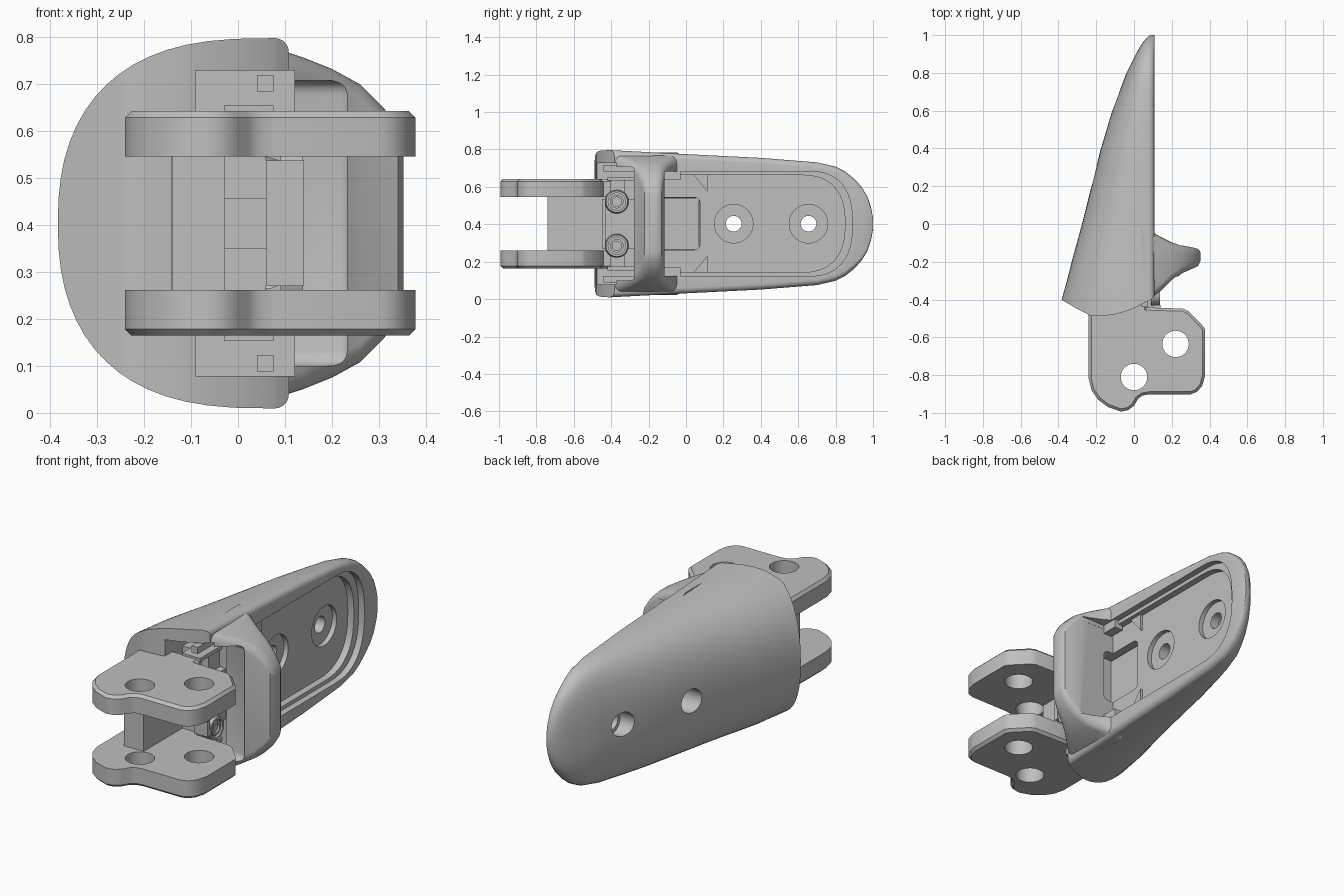
import bpy, bmesh, math
from mathutils import Vector

if "Cube" in bpy.data.objects:
    bpy.data.objects.remove(bpy.data.objects["Cube"])

ZC = 0.403  # height of the symmetry plane
grey = bpy.data.materials.new("satin grey")
grey.diffuse_color = (0.52, 0.52, 0.52, 1)
grey.use_nodes = True
grey.node_tree.nodes["Principled BSDF"].inputs["Base Color"].default_value = grey.diffuse_color


def finish(bm, name):
    bmesh.ops.recalc_face_normals(bm, faces=bm.faces)
    if bm.calc_volume(signed=True) < 0:
        bmesh.ops.reverse_faces(bm, faces=bm.faces)
    me = bpy.data.meshes.new(name)
    bm.to_mesh(me)
    bm.free()
    ob = bpy.data.objects.new(name, me)
    bpy.context.collection.objects.link(ob)
    me.materials.append(grey)
    return ob


def lerp(table, t):
    for (a, u), (b, v) in zip(table, table[1:]):
        if t <= b:
            return u + (v - u) * max(0, (t - a) / (b - a))
    return table[-1][1]


def loft(rings, name, pole=None):
    """Skin closed rings; with a pole index the caps become strips mirrored about it."""
    bm = bmesh.new()
    vs = [[bm.verts.new(p) for p in r] for r in rings]
    n = len(rings[0])
    for a, b in zip(vs, vs[1:]):
        for i in range(n):
            bm.faces.new((a[i], a[(i + 1) % n], b[(i + 1) % n], b[i]))
    for r in (vs[0], vs[-1]):
        if pole is None:
            bm.faces.new(r)
            continue
        for k in range(n // 2):
            f = [r[(pole + j) % n] for j in (-k, k, k + 1, -k - 1)]
            bm.faces.new(f[1:] if k == 0 else f)
    return finish(bm, name)


def box(name, x0, x1, y0, y1, z0, z1, bevel=0):
    bm = bmesh.new()
    bmesh.ops.create_cube(bm, size=1)
    for v in bm.verts:
        v.co = Vector(((x0 + x1) / 2 + v.co.x * (x1 - x0), (y0 + y1) / 2 + v.co.y * (y1 - y0),
                       (z0 + z1) / 2 + v.co.z * (z1 - z0)))
    if bevel:
        bmesh.ops.bevel(bm, geom=bm.edges[:], offset=bevel, segments=3, affect='EDGES', profile=0.5)
    return finish(bm, name)


def cyl(name, axis, a, b, u, v, r, r2=None, n=40):
    """Cylinder or cone from a to b along x or z, centred on the other two axes."""
    rings = []
    for t, rad in ((a, r), (b, r2 or r)):
        ring = []
        for i in range(n):
            p = u + rad * math.cos(math.tau * i / n)
            q = v + rad * math.sin(math.tau * i / n)
            ring.append((t, p, q) if axis == 'x' else (p, q, t))
        rings.append(ring)
    return loft(rings, name)


def volume(me):
    bm = bmesh.new()
    bm.from_mesh(me)
    v = bm.calc_volume()
    bm.free()
    return v


def boolean(ob, tools, op='DIFFERENCE'):
    """Apply each tool with the first solver that gives a plausible volume."""
    for t in tools:
        v0, vt = volume(ob.data), volume(t.data)
        for solver in ('MANIFOLD', 'EXACT', 'FLOAT'):
            m = ob.modifiers.new("cut", 'BOOLEAN')
            m.object, m.operation, m.solver = t, op, solver
            dg = bpy.context.evaluated_depsgraph_get()
            me = bpy.data.meshes.new_from_object(ob.evaluated_get(dg))
            ob.modifiers.clear()
            v1 = volume(me)
            lo, hi = (v0 - vt * 1.01, v0 - 1e-7) if op == 'DIFFERENCE' else (max(v0, vt), v0 + vt)
            if len(me.polygons) and max(lo, 1e-6) < v1 < hi:
                ob.data = me
                break
        bpy.data.objects.remove(t)


def smooth(ob, deg=30):
    bpy.ops.object.select_all(action='DESELECT')
    ob.select_set(True)
    bpy.context.view_layer.objects.active = ob
    bpy.ops.object.shade_smooth_by_angle(angle=math.radians(deg))


# --- Shell body: D-shaped sections along y ---
left = [(-.5, -.385), (-.4, -.38), (-.2, -.33), (0, -.275), (.2, -.225), (.4, -.175), (.6, -.115),
        (.8, -.04), (.9, .01), (.95, .038), (.98, .06), (1, .085)]
half = [(-.5, .395), (-.3, .388), (0, .372), (.4, .352), (.7, .328), (.8, .305), (.85, .28), (.9, .24),
        (.94, .195), (.97, .145), (.99, .085), (1, .03)]
front = [(-.385, -.4), (-.3, -.45), (-.22, -.49), (-.1, -.48), (.05, -.43), (.15, -.35)]


def section(y):
    xl, h, xr = lerp(left, y), lerp(half, y), 0.108
    e = min(.03, h * .4, (xr - xl) * .3)
    pts = []
    for i in range(33):  # domed back
        t = -math.pi / 2 + math.pi * i / 32
        c, s = max(0, math.cos(t)), math.sin(t)
        x = xr - e - (xr - e - xl) * c ** .72
        pts.append((x, math.copysign(abs(s) ** .85, s) * h))
    for i in range(1, 6):  # rounded rim edge
        t = math.pi / 2 * i / 5
        pts.append((xr - e + e * math.sin(t), h - e + e * math.cos(t)))
    pts += [(x, -z) for x, z in reversed(pts[33:])]
    return pts


rings = [[(x, lerp(front, x), ZC + z) for x, z in section(-.46)]]
ys = [-.3, -.2, -.1, 0, .1, .2, .3, .4, .5, .6, .7, .76, .8, .85, .9, .94, .97, .99, 1]
rings += [[(x, y, ZC + z) for x, z in section(y)] for y in ys]
shell = loft(rings, "shell", 16)

# --- Collar wing standing out on the open side ---
stations = [(.04, -.425, -.02, .382), (.085, -.40, -.035, .370), (.14, -.355, -.068, .352),
            (.2, -.30, -.098, .328), (.26, -.258, -.115, .295), (.31, -.236, -.124, .245),
            (.34, -.222, -.132, .2), (.352, -.195, -.15, .16)]
rings = []
for x, yf, yb, h in stations:
    cy, hy, r = (yf + yb) / 2, (yb - yf) / 2, min(.04, (yb - yf) * .4)
    ring = []
    for k, (sy, sz) in enumerate(((1, 1), (-1, 1), (-1, -1), (1, -1))):
        for i in range(6):
            t = math.pi / 2 * (k + i / 5)
            ring.append((x, cy + sy * (hy - r) + r * math.cos(t), ZC + sz * (h - r) + r * math.sin(t)))
    rings.append(ring)
collar = loft(rings, "collar")
boolean(shell, [collar], 'UNION')


def pocket(x0, x1, y0, y1, h):
    """Cutter with a rounded far end."""
    prof = [(y0, -h)]
    for i in range(25):
        t = -math.pi / 2 + math.pi * i / 24
        c, s = max(0, math.cos(t)), math.sin(t)
        prof.append((y1 - .24 + .24 * c ** .8, math.copysign(abs(s) ** .8, s) * h))
    prof.append((y0, h))
    return loft([[(x, y, ZC + z) for y, z in prof] for x in (x0, x1)], "pocket_cutter")


cutters = [pocket(.075, .3, -.115, .89, .28), pocket(.04, .2, -.116, .85, .26),
           box("front_cutter", -.09, .12, -.6, -.24, .078, .728),
           box("mid_cutter", -.141, .061, -.61, -.2, .261, .546),
           box("slot_cutter", -.03, .1, -.26, .075, .263, .544, .03),
           # hollow tapering into the wing from the front
           box("screw_access", .05, .24, -.5, -.265, .1, .706, .03)]
# Mounting holes with recesses on both sides
for y, xo in ((.255, -.12), (.655, -.035)):
    cutters += [cyl("bore", 'x', -.6, .3, y, ZC, .042),
                cyl("inner_recess", 'x', .015, .3, y, ZC, .103),
                cyl("outer_recess", 'x', -.6, xo, y, ZC, .062)]
boolean(shell, cutters)
smooth(shell, 32)

# Corner gussets and tabs in the pocket
for s in (-1, 1):
    z = [ZC + s * .262, ZC + s * .262, ZC + s * .17]
    loft([[(x, .04, z[0]), (x, .115, z[1]), (x, .115, z[2])] for x in (.035, .055)], "corner_gusset")
    box("rim_tab", .05, .1, -.115, -.03, *sorted((ZC + s * .235, ZC + s * .285)))

# --- Clevis plates ---
outline = [(-.24, -.40), (-.24, -.82), (-.225, -.88), (-.19, -.93), (-.14, -.968), (-.07, -.993), (-.03, -.985),
           (0, -.962), (.022, -.925), (.045, -.908), (.08, -.902), (.3, -.902), (.335, -.888), (.362, -.855),
           (.377, -.8), (.377, -.56), (.365, -.54), (.29, -.462), (.26, -.448), (.07, -.442), (.07, -.40)]
for s, name in ((-1, "lower_clevis_plate"), (1, "upper_clevis_plate")):
    zi, zo = ZC + s * .142, ZC + s * .239
    bm = bmesh.new()
    base = bm.faces.new([bm.verts.new((x, y, zi)) for x, y in outline])
    ext = bmesh.ops.extrude_face_region(bm, geom=[base])
    top = [v for v in ext['geom'] if isinstance(v, bmesh.types.BMVert)]
    for v in top:
        v.co.z = zo
    edges = [e for e in bm.edges if all(v in top for v in e.verts)]
    bmesh.ops.bevel(bm, geom=edges, offset=.014, segments=1, affect='EDGES')
    plate = finish(bm, name)
    boolean(plate, [cyl("pin_hole", 'z', -.1, 1, x, y, .07) for x, y in ((0, -.81), (.22, -.635))])
    smooth(plate, 35)

# --- Web between the plates and bracket base ---
zl, zh = ZC - .143, ZC + .143
box("clevis_web", -.14, -.028, -.74, -.2, zl, zh)
box("bracket_core", -.1, .06, -.33, -.18, .165, .64)
box("bracket_tongue", -.06, .0, -.3, .07, .265, .54)
box("bracket_upper_rib", -.028, .06, -.42, -.2, .455, zh)
box("bracket_lower_rib", -.028, .06, -.42, -.2, zl, .35)
box("screw_pad", .06, .095, -.45, -.22, .27, .536)
box("screw_pad_lip", .07, .14, -.45, -.43, .27, .536)

# Screw heads with sockets, and the locating lugs above and below
for s in (-1, 1):
    z = ZC + s * .118
    head = cyl("screw_head", 'x', .09, .138, -.37, z, .064, .058)
    boolean(head, [cyl("ring_cut", 'x', .125, .2, -.37, z, .046)])
    core = cyl("screw_core", 'x', .09, .135, -.37, z, .036)
    boolean(core, [cyl("socket", 'x', .1, .2, -.37, z, .024)])
    smooth(head)
    smooth(core)
    box("locating_lug", .04, .075, -.44, -.24, *sorted((ZC + s * .28, ZC + s * .315)))
    box("lug_root", -.03, .075, -.42, -.24, *sorted((ZC + s * .23, ZC + s * .25)))
